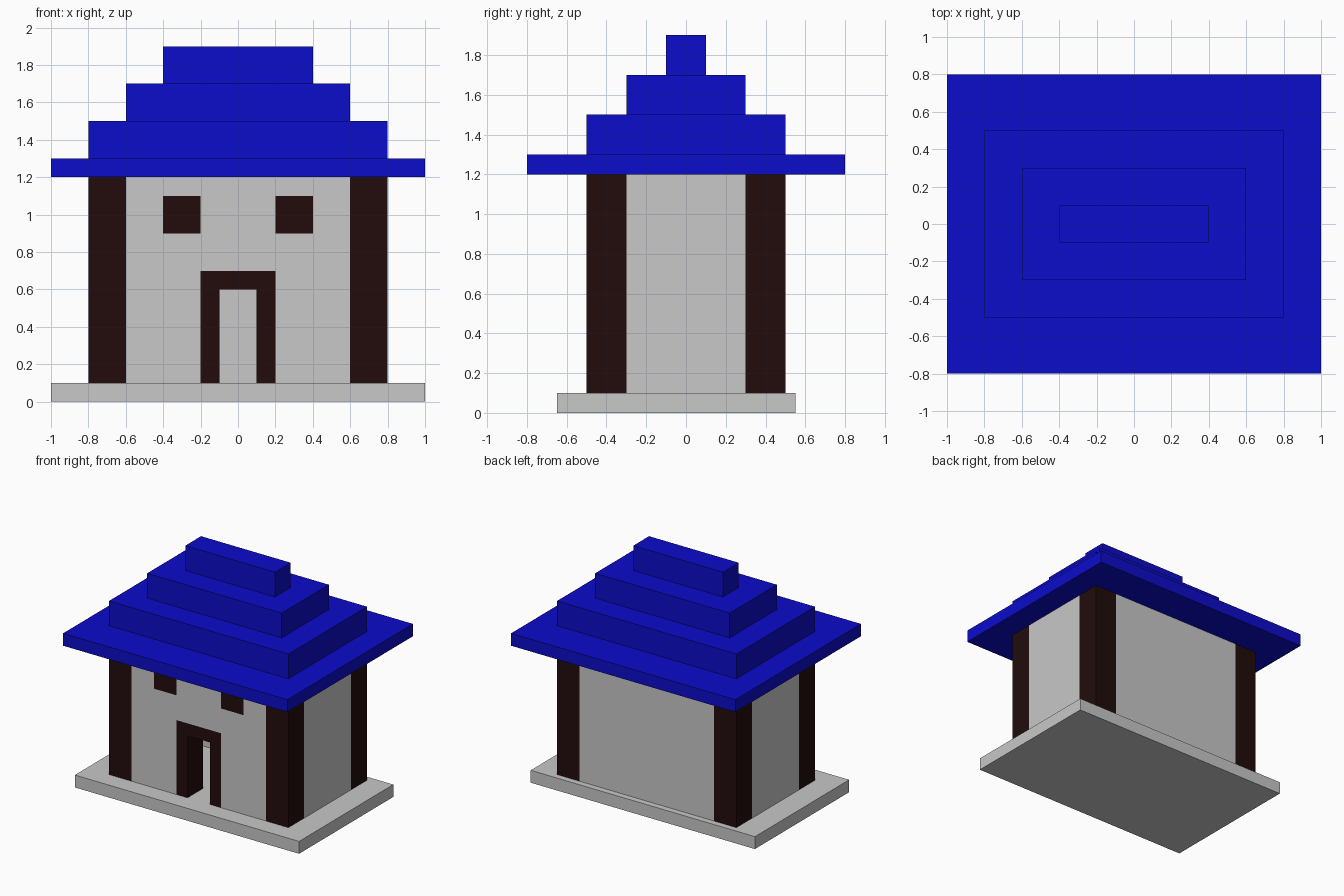
import bpy
import bmesh
from mathutils import Matrix

if "Cube" in bpy.data.objects:
    bpy.data.objects.remove(bpy.data.objects["Cube"])


def material(name, rgb):
    mat = bpy.data.materials.new(name)
    mat.diffuse_color = (*rgb, 1.0)
    mat.use_nodes = True
    mat.node_tree.nodes["Principled BSDF"].inputs["Base Color"].default_value = mat.diffuse_color
    return mat


GREY = material("stone grey", (0.58, 0.58, 0.58))
BLUE = material("roof blue", (0.0035, 0.0035, 0.59))
BROWN = material("dark brown", (0.016, 0.0037, 0.0037))


def box(name, x, y, z, mat):
    """Box spanning the (min, max) ranges x, y and z."""
    bm = bmesh.new()
    bmesh.ops.create_cube(bm, size=1)
    mid = [(a + b) / 2 for a, b in (x, y, z)]
    size = [b - a for a, b in (x, y, z)]
    bm.transform(Matrix.Translation(mid) @ Matrix.Diagonal((*size, 1)))
    mesh = bpy.data.meshes.new(name)
    bm.to_mesh(mesh)
    bm.free()
    mesh.materials.append(mat)
    obj = bpy.data.objects.new(name, mesh)
    bpy.context.collection.objects.link(obj)
    return obj


def panel(name, outlines, y, mat):
    """Upright slab from x-z outlines (the first is the rim, others are holes)."""
    curve = bpy.data.curves.new(name, "CURVE")
    curve.dimensions = "2D"
    curve.fill_mode = "BOTH"
    curve.extrude = (y[1] - y[0]) / 2
    for points in outlines:
        spline = curve.splines.new("POLY")
        spline.points.add(len(points) - 1)
        for point, (px, pz) in zip(spline.points, points):
            point.co = (px, pz, 0, 1)
        spline.use_cyclic_u = True
        spline.use_smooth = False
    curve.materials.append(mat)
    obj = bpy.data.objects.new(name, curve)
    bpy.context.collection.objects.link(obj)
    obj.rotation_euler.x = 1.5707963
    obj.location.y = (y[0] + y[1]) / 2
    bpy.ops.object.select_all(action="DESELECT")
    obj.select_set(True)
    bpy.context.view_layer.objects.active = obj
    bpy.ops.object.convert(target="MESH")
    bpy.context.object.data.shade_flat()


FLOOR, EAVES = 0.1, 1.2
FRONT = (-0.5, -0.3)
BACK = (0.3, 0.5)

# Plinth, set slightly forward
box("base", (-1, 1), (-0.65, 0.55), (0, FLOOR), GREY)

# Stepped roof: half width, half depth, bottom, top
for i, (w, d, z0, z1) in enumerate([(1.0, 0.8, 1.2, 1.3), (0.8, 0.5, 1.3, 1.5),
                                    (0.6, 0.3, 1.5, 1.7), (0.4, 0.1, 1.7, 1.9)]):
    box(f"roof_tier_{i + 1}", (-w, w), (-d, d), (z0, z1), BLUE)

# Corner posts, side walls and windows on both sides
window_holes = []
for side, s in (("left", -1), ("right", 1)):
    outer = sorted((0.6 * s, 0.8 * s))
    box(f"front_post_{side}", outer, FRONT, (FLOOR, EAVES), BROWN)
    box(f"back_post_{side}", outer, BACK, (FLOOR, EAVES), BROWN)
    box(f"side_wall_{side}", outer, (-0.3, 0.3), (FLOOR, EAVES), GREY)
    a, b = sorted((0.2 * s, 0.4 * s))
    box(f"window_{side}", (a, b), FRONT, (0.9, 1.1), BROWN)
    window_holes.append([(a, 0.9), (b, 0.9), (b, 1.1), (a, 1.1)])

# Back wall
box("back_wall", (-0.6, 0.6), BACK, (FLOOR, EAVES), GREY)


def arch(outer_w, outer_z, inner_w, inner_z):
    """Outline of a slab with a rectangular doorway cut from its foot."""
    half = [(inner_w, inner_z), (inner_w, FLOOR), (outer_w, FLOOR), (outer_w, outer_z)]
    return half + [(-x, z) for x, z in reversed(half)]


# Front wall with window holes, and the door frame filling its doorway
panel("front_wall", [arch(0.6, EAVES, 0.2, 0.7)] + window_holes, FRONT, GREY)
panel("door_frame", [arch(0.2, 0.7, 0.1, 0.6)], FRONT, BROWN)
